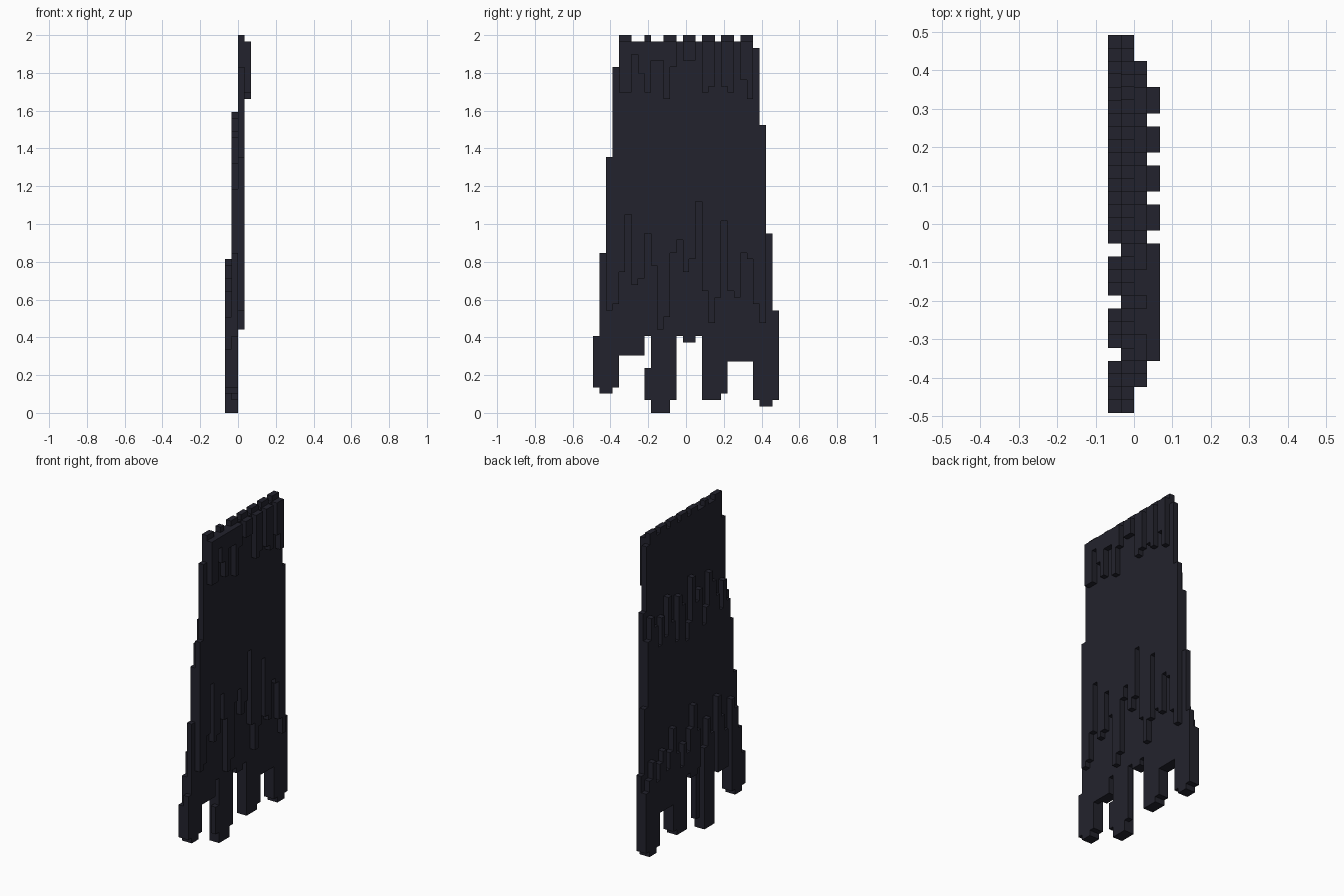
import bpy
import bmesh

cube = bpy.data.objects.get("Cube")
if cube:
    bpy.data.objects.remove(cube, do_unlink=True)

ROWS, COLUMNS = 59, 29
UNIT = 2 / ROWS

cloth = bpy.data.materials.new("dark navy cloth")
cloth.use_nodes = True
cloth.diffuse_color = (0.0165, 0.0165, 0.026, 1)
cloth.node_tree.nodes["Principled BSDF"].inputs["Base Color"].default_value = cloth.diffuse_color


def add_run(bm, layer, start, bottoms, tops):
    """Add one unbroken row of strands as a stepped outline, extruded one unit thick."""
    lower, upper = [], []
    for offset, (low, high) in enumerate(zip(bottoms, tops)):
        for edge in (start + offset, start + offset + 1):
            lower.append((edge, low))
            upper.append((edge, high))
    outline = []
    for point in lower + upper[::-1]:
        if not outline or outline[-1] != point:
            outline.append(point)
    x = (layer - 2) * UNIT
    verts = [bm.verts.new((x, (column - COLUMNS / 2) * UNIT, row * UNIT)) for column, row in outline]
    face = bm.faces.new(verts)
    extruded = bmesh.ops.extrude_face_region(bm, geom=[face])["geom"]
    moved = [item for item in extruded if isinstance(item, bmesh.types.BMVert)]
    bmesh.ops.translate(bm, verts=moved, vec=(UNIT, 0, 0))


def add_layer(name, layer, start, bottoms, tops, gaps=()):
    """Build a layer of hanging strands, split wherever a column is missing."""
    bm = bmesh.new()
    first = start
    end = start + len(tops)
    for stop in list(gaps) + [end]:
        span = slice(first - start, stop - start)
        add_run(bm, layer, first, bottoms[span], tops[span])
        first = stop + 1
    bmesh.ops.recalc_face_normals(bm, faces=bm.faces[:])
    mesh = bpy.data.meshes.new(name)
    bm.to_mesh(mesh)
    bm.free()
    mesh.materials.append(cloth)
    part = bpy.data.objects.new(name, mesh)
    bpy.context.collection.objects.link(part)
    return part


# Ragged lower hem shared by the two outermost layers
hem = ([4, 3, 3, 4] + [9] * 4 + [12] + [0] * 3 + [2, 12, 11, 11, 12]
       + [2] * 3 + [3] + [8] * 4 + [2, 1, 1, 2])

# Short outer layer at the hem
hem_tops = [10, 15, 19, 21, 0, 16, 19, 23, 0, 17, 20, 15, 0, 19, 24, 20, 16, 18,
            14, 17, 22, 18, 15, 19, 17, 14, 18, 15, 13]
add_layer("outer_hem_strands", 0, 0, hem, hem_tops, gaps=(4, 8, 12))

# Lower cloth layer, full width
lower_tops = [12, 25, 35, 39, 43, 38, 41, 44, 46, 40, 37, 44, 42, 47, 39, 36, 43,
              45, 37, 41, 46, 39, 43, 38, 42, 44, 40, 28, 16]
add_layer("lower_cloth", 1, 0, hem, lower_tops)

# Loose tag beside the longest tatter
add_layer("hem_tag", 1, 8, [2], [7])

# Main cloth layer with a notched top edge
main_bottoms = [16, 17, 22, 31, 20, 21, 28, 23, 13, 15, 25, 27, 22, 24, 33, 19,
                14, 18, 30, 19, 18, 25, 24, 17, 14]
low_notches = (6, 7, 9, 10, 13, 16, 19, 22)
main_tops = [ROWS - (column in low_notches) for column in range(4, 25)]
add_layer("main_cloth", 2, 2, main_bottoms, [40, 54] + main_tops + [57, 45])

# Collar fringe over the shoulders
fringe_bottoms = [50, 50, 56, 53, 50, 55, 55, 49, 54, 0, 55, 55, 0, 50, 51, 0,
                  51, 50, 0, 52, 49]
add_layer("collar_fringe", 3, 4, fringe_bottoms, [ROWS - 1] * len(fringe_bottoms),
          gaps=(13, 16, 19, 22))
